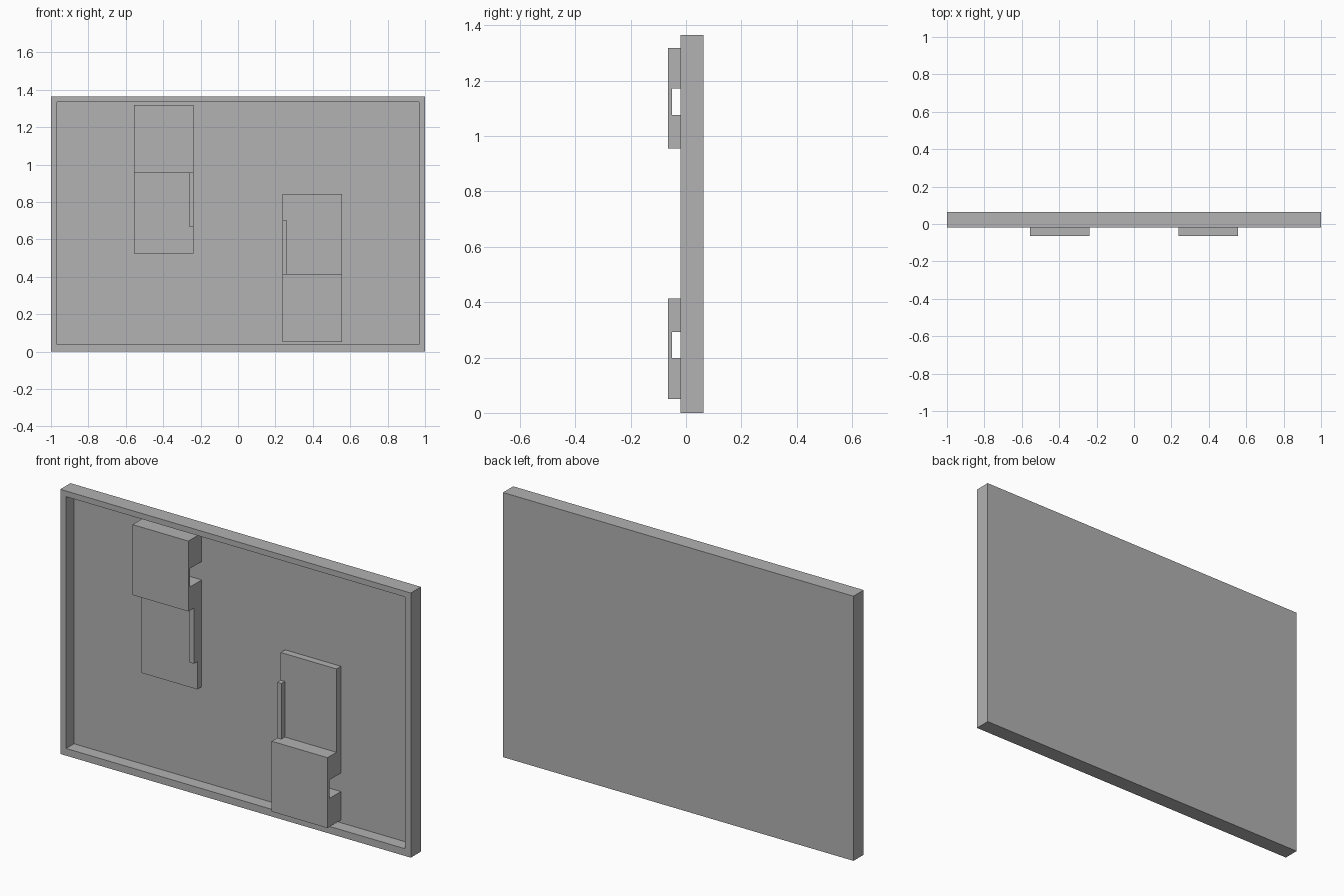
import bpy
import bmesh
from mathutils import Vector

if "Cube" in bpy.data.objects:
    bpy.data.objects.remove(bpy.data.objects["Cube"], do_unlink=True)

# Single plain grey
grey = bpy.data.materials.new("plain grey")
grey.use_nodes = True
colour = (0.445, 0.445, 0.445, 1)
grey.diffuse_color = colour
grey.node_tree.nodes["Principled BSDF"].inputs["Base Color"].default_value = colour

FRONT, BACK, FLOOR = -0.02, 0.063, 0.044
HEIGHT = 1.365


def finish(name, bm):
    bmesh.ops.recalc_face_normals(bm, faces=bm.faces)
    mesh = bpy.data.meshes.new(name)
    bm.to_mesh(mesh)
    bm.free()
    mesh.materials.append(grey)
    obj = bpy.data.objects.new(name, mesh)
    bpy.context.collection.objects.link(obj)
    return obj


def add_prism(bm, profile, x0, x1):
    """Extrude a (y, z) outline along x."""
    face = bm.faces.new([bm.verts.new((x0, y, z)) for y, z in profile])
    new = bmesh.ops.extrude_face_region(bm, geom=[face])["geom"]
    verts = [v for v in new if isinstance(v, bmesh.types.BMVert)]
    bmesh.ops.translate(bm, verts=verts, vec=(x1 - x0, 0, 0))


def rect(y0, y1, z0, z1):
    return [(y0, z0), (y1, z0), (y1, z1), (y0, z1)]


# Shallow tray with a raised rim, recessed from the front
bm = bmesh.new()
add_prism(bm, rect(FRONT, BACK, 0, HEIGHT), -1, 1)
bmesh.ops.recalc_face_normals(bm, faces=bm.faces)
front = min(bm.faces, key=lambda f: f.calc_center_median().y)
bmesh.ops.inset_region(bm, faces=[front], thickness=0.047)
bmesh.ops.translate(bm, verts=front.verts, vec=(0, 0, 0.004))
wall = bmesh.ops.extrude_face_region(bm, geom=[front])["geom"]
bmesh.ops.translate(bm, vec=(0, FLOOR - FRONT, 0),
                    verts=[v for v in wall if isinstance(v, bmesh.types.BMVert)])
if front.is_valid:
    bmesh.ops.delete(bm, geom=[front], context='FACES_ONLY')
finish("tray", bm)


def bracket(name, side, base_z):
    """Slotted block with a thin plate and a lip; side -1 hangs from the top."""
    face, plate, back = -0.065, 0.008, FLOOR + 0.002
    bm = bmesh.new()
    outline = [(back, 0), (face, 0), (face, 0.363), (plate, 0.363),
               (plate, 0.793), (back, 0.793), (back, 0.242), (-0.05, 0.242),
               (-0.05, 0.147), (back, 0.147)]
    outline = [(y, base_z + side * z) for y, z in outline]
    add_prism(bm, outline, side * 0.238, side * 0.556)
    lip = rect(FRONT, plate, base_z + side * 0.363, base_z + side * 0.65)
    add_prism(bm, lip, side * 0.238, side * 0.262)
    finish(name, bm)


bracket("lower_bracket", 1, 0.051)
bracket("upper_bracket", -1, 1.319)
